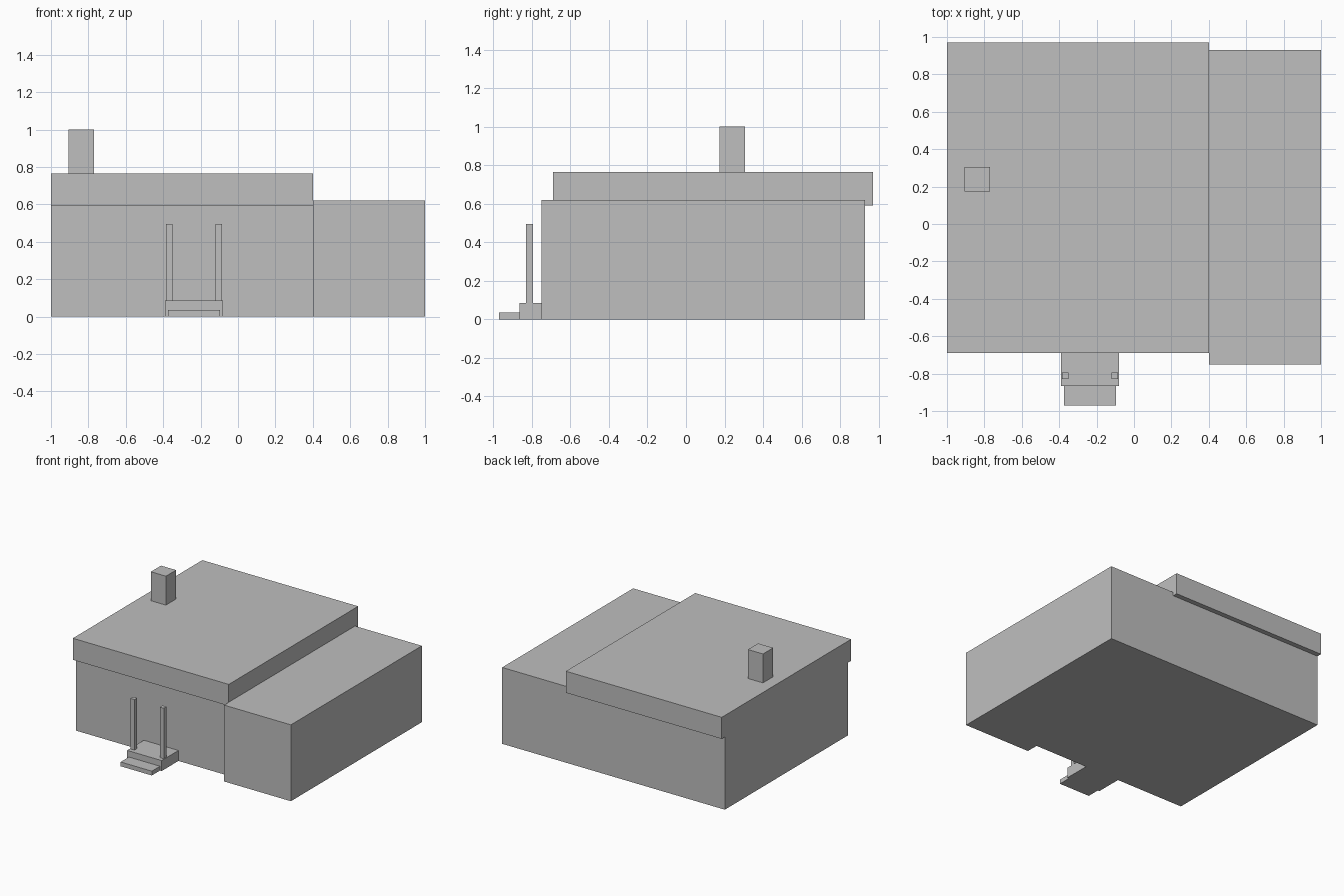
import bpy
import bmesh

cube = bpy.data.objects.get("Cube")
if cube:
    bpy.data.objects.remove(cube, do_unlink=True)

# Single plain finish for the whole building
grey = bpy.data.materials.new("plain grey")
grey.use_nodes = True
colour = (0.52, 0.52, 0.52, 1)
grey.diffuse_color = colour
for node in grey.node_tree.nodes:
    if node.type == 'BSDF_PRINCIPLED':
        node.inputs["Base Color"].default_value = colour


def block(name, xs, ys, zs):
    """Flat-faced box spanning the given ranges."""
    mesh = bpy.data.meshes.new(name)
    bm = bmesh.new()
    bmesh.ops.create_cube(bm, size=1)
    for v in bm.verts:
        for axis, (low, high) in enumerate((xs, ys, zs)):
            v.co[axis] = low if v.co[axis] < 0 else high
    bm.to_mesh(mesh)
    bm.free()
    mesh.materials.append(grey)
    obj = bpy.data.objects.new(name, mesh)
    bpy.context.collection.objects.link(obj)
    return obj


# House body, with a roof slab overhanging front and back
EAVE, ROOF = 0.59, 0.765
FRONT, BACK = -0.65, 0.93
SPLIT = 0.4
block("main_walls", (-1, SPLIT), (FRONT, BACK), (0, EAVE))
block("roof_slab", (-1, SPLIT), (-0.69, 0.97), (EAVE, ROOF))

# Side wing, standing forward of the main walls
block("garage_wing", (SPLIT, 1), (-0.75, BACK), (0, 0.62))

# Chimney
block("chimney", (-0.905, -0.77), (0.175, 0.305), (ROOF, 1))

# Entrance porch, step and pair of posts
PORCH_X, PORCH_TOP = -0.235, 0.085
block("porch", (PORCH_X - 0.155, PORCH_X + 0.155), (-0.865, FRONT), (0, PORCH_TOP))
block("front_step", (PORCH_X - 0.14, PORCH_X + 0.14), (-0.97, -0.865), (0, 0.035))
for side, sign in (("right", -1), ("left", 1)):
    x = PORCH_X + sign * 0.132
    block("porch_post_" + side, (x - 0.018, x + 0.018), (-0.83, -0.795), (PORCH_TOP, 0.495))
